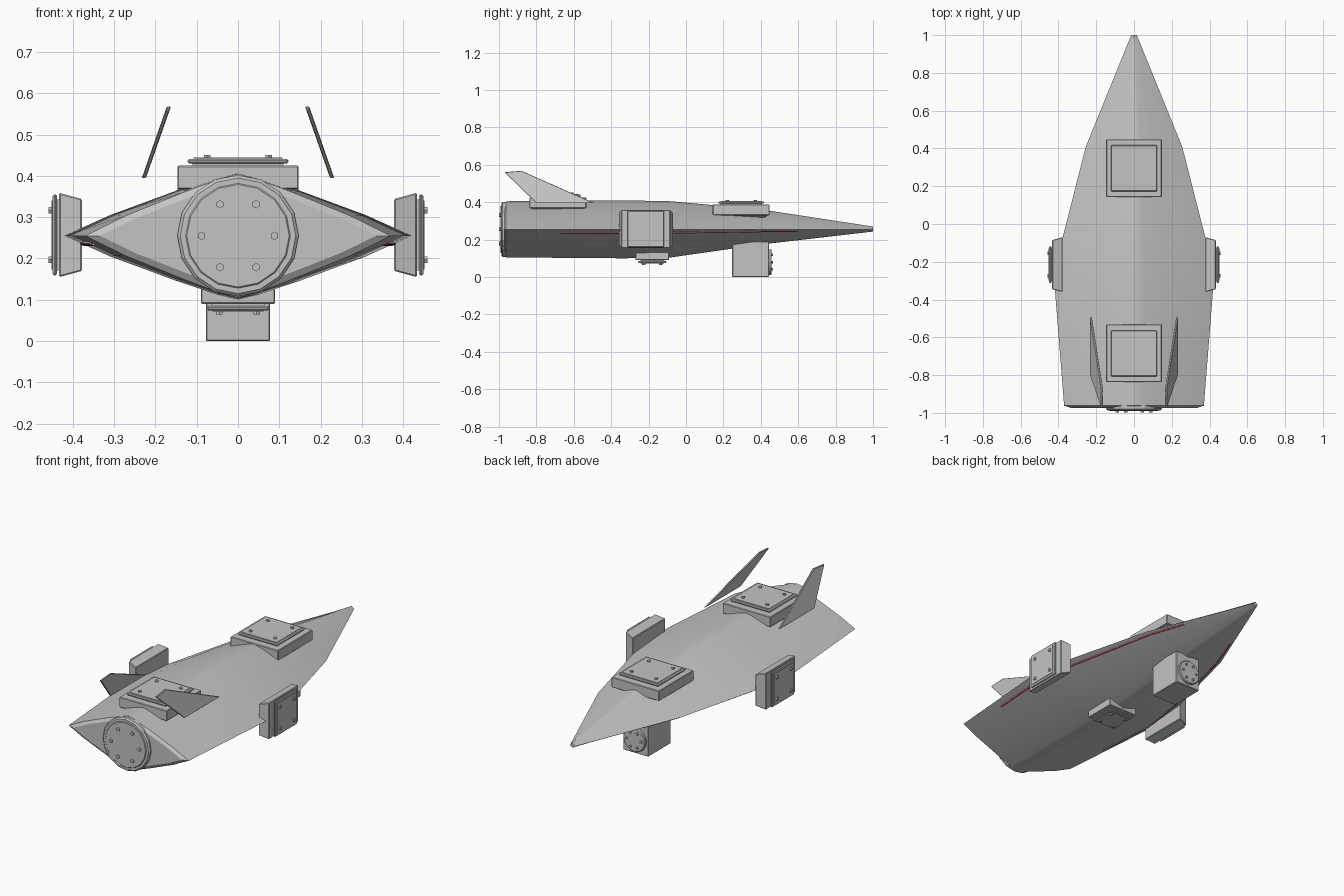
import bpy, bmesh, math
from mathutils import Matrix

if "Cube" in bpy.data.objects:
    bpy.data.objects.remove(bpy.data.objects["Cube"])


def material(name, rgb):
    m = bpy.data.materials.new(name)
    m.use_nodes = True
    m.diffuse_color = (*rgb, 1)
    m.node_tree.nodes["Principled BSDF"].inputs["Base Color"].default_value = (*rgb, 1)
    return m


GREY = material("hull grey", (0.55, 0.55, 0.55))
RED = material("seam red", (0.7, 0.01, 0.04))


def finish(name, bm, mat=GREY, bevel=0, smooth=False):
    bmesh.ops.recalc_face_normals(bm, faces=bm.faces)
    mesh = bpy.data.meshes.new(name)
    bm.to_mesh(mesh)
    bm.free()
    mesh.materials.append(mat)
    ob = bpy.data.objects.new(name, mesh)
    bpy.context.collection.objects.link(ob)
    if bevel:
        b = ob.modifiers.new("bevel", 'BEVEL')
        b.width, b.segments = bevel, 1
    if smooth:
        bpy.ops.object.select_all(action='DESELECT')
        ob.select_set(True)
        bpy.context.view_layer.objects.active = ob
        bpy.ops.object.shade_smooth_by_angle(angle=math.radians(30))


def loft(bm, rings):
    """Skin closed rings of points and cap both ends."""
    vs = [[bm.verts.new(p) for p in ring] for ring in rings]
    n = len(vs[0])
    for a, b in zip(vs, vs[1:]):
        for i in range(n):
            j = (i + 1) % n
            bm.faces.new((a[i], a[j], b[j], b[i]))
    bm.faces.new(vs[0])
    bm.faces.new(vs[-1])


def rect(hx, hy, z):
    return [(-hx, -hy, z), (hx, -hy, z), (hx, hy, z), (-hx, hy, z)]


def block(name, low, high, frame, bevel=0):
    bm = bmesh.new()
    loft(bm, [rect(*low), rect(*high)])
    bm.transform(frame)
    finish(name, bm, GREY, bevel)


def cylinder(name, radius, z0, z1, sides, frame, spots=((0, 0),), bevel=0):
    bm = bmesh.new()
    for x, y in spots:
        bmesh.ops.create_cone(bm, cap_ends=True, segments=sides, radius1=radius, radius2=radius,
                              depth=z1 - z0, matrix=Matrix.Translation((x, y, (z0 + z1) / 2)))
    bm.transform(frame)
    finish(name, bm, GREY, bevel)


def facing(origin, axis="Z", angle=0):
    return Matrix.Translation(origin) @ Matrix.Rotation(math.radians(angle), 4, axis)


# Hull: lens-shaped section lofted along the length
MID = 0.255
STATIONS = [(-0.973, 0.335, 0.132, 0.132), (-0.962, 0.37, 0.15, 0.15), (-0.33, 0.42, 0.155, 0.155),
            (-0.08, 0.38, 0.15, 0.15), (0.41, 0.255, 0.105, 0.08), (1.0, 0.015, 0.015, 0.012)]
QUARTER = [(1, 0), (0.74, 0.32), (0.36, 0.7), (0.12, 0.92), (0, 1)]
SECTION = QUARTER + [(-x, z) for x, z in QUARTER[-2::-1]]
SECTION += [(x, -z) for x, z in SECTION[-2:0:-1]]
bm = bmesh.new()
loft(bm, [[(x * w, y, MID + z * (up if z > 0 else down)) for x, z in SECTION]
          for y, w, up, down in STATIONS])
finish("hull", bm, smooth=True)


def station(y):
    """Half width and lower depth of the hull at y."""
    for a, b in zip(STATIONS, STATIONS[1:]):
        if a[0] <= y <= b[0]:
            t = (y - a[0]) / (b[0] - a[0])
            return a[1] + (b[1] - a[1]) * t, a[3] + (b[3] - a[3]) * t


# Red seams between two grey rails, under both hull edges
NORMAL, ALONG = (0.41, -0.91), (0.91, 0.41)
for side, label in ((1, "left"), (-1, "right")):
    for name, mat, shift, half, proud in (("seam_line", RED, 0, 0.003, 0.004),
                                          ("inner_rail", GREY, -0.005, 0.002, 0.003),
                                          ("outer_rail", GREY, 0.005, 0.002, 0.003)):
        bm = bmesh.new()
        rings = []
        for y in (-0.67, -0.33, -0.08, 0.17, 0.41, 0.6):
            w, down = station(y)
            x, z = w * 0.9, MID - down * 0.123
            rings.append([(side * (x + ALONG[0] * (shift + a * half) + NORMAL[0] * n), y,
                           z + ALONG[1] * (shift + a * half) + NORMAL[1] * n)
                          for a, n in ((-1, -0.004), (1, -0.004), (1, proud), (-1, proud))])
        loft(bm, rings)
        finish(f"{label}_{name}", bm, mat)


# Docking ports: base, stepped plate and four bolts
def port(name, frame, foot, base, height, plate, bolt):
    block(name + "_base", (*foot, -height), (*base, 0), frame, 0.003)
    gap, cover = plate - 0.012, plate - 0.014
    block(name + "_gap", (gap, gap, -0.002), (gap, gap, 0.006), frame)
    block(name + "_plate", (plate, plate, 0.005), (plate, plate, 0.016), frame, 0.004)
    block(name + "_cover", (cover, cover, 0.015), (cover, cover, 0.019), frame)
    cylinder(name + "_bolts", 0.009, 0.015, 0.026, 6, frame,
             [(sx * bolt, sy * bolt) for sx in (-1, 1) for sy in (-1, 1)])


for name, y, top in (("front_port", 0.295, 0.387), ("rear_port", -0.685, 0.425)):
    port(name, facing((0, y, top)), (0.147, 0.152), (0.147, 0.152), 0.057, 0.122, 0.075)
    block(name + "_neck", (0.09, 0.1, -0.085), (0.14, 0.145, -0.055), facing((0, y, top)))
port("belly_port", facing((0, -0.18, 0.09), "X", 180), (0.09, 0.09), (0.09, 0.09), 0.045,
     0.076, 0.045)
for side, label in ((1, "left"), (-1, "right")):
    port(label + "_port", facing((side * 0.433, -0.215, 0.257), "Y", side * 90),
         (0.087, 0.145), (0.102, 0.13), 0.055, 0.098, 0.06)


def bolt_circle(r):
    return [(r * math.cos(k * math.pi / 3), r * math.sin(k * math.pi / 3)) for k in range(6)]


# Rear engine disc with stepped rim
stern = facing((0, -0.965, MID), "X", 90)
cylinder("engine_rim", 0.147, -0.01, 0.022, 16, stern, bevel=0.007)
cylinder("engine_cover", 0.127, 0, 0.026, 16, stern, bevel=0.003)
cylinder("engine_bolts", 0.01, 0.02, 0.034, 6, stern, bolt_circle(0.088))

# Belly thruster box with a round bolted cover on its nose side
block("thruster_box", (0.078, 0.098, 0), (0.078, 0.098, 0.19), facing((0, 0.345, 0)), 0.003)
nose = facing((0, 0.44, 0.08), "X", -90)
cylinder("thruster_cover", 0.068, 0, 0.018, 16, nose, bevel=0.004)
cylinder("thruster_bolts", 0.007, 0.012, 0.026, 6, nose, bolt_circle(0.045))

# Leaning tail fins
FIN = [(-0.97, 0.56), (-0.88, 0.568), (-0.49, 0.395), (-0.8, 0.395)]
for side, label in ((1, "left"), (-1, "right")):
    bm = bmesh.new()
    loft(bm, [[(side * (0.228 - (z - 0.395) * 0.35 + d), y, z) for y, z in FIN]
              for d in (-0.005, 0.005)])
    finish(label + "_fin", bm, bevel=0.002)
